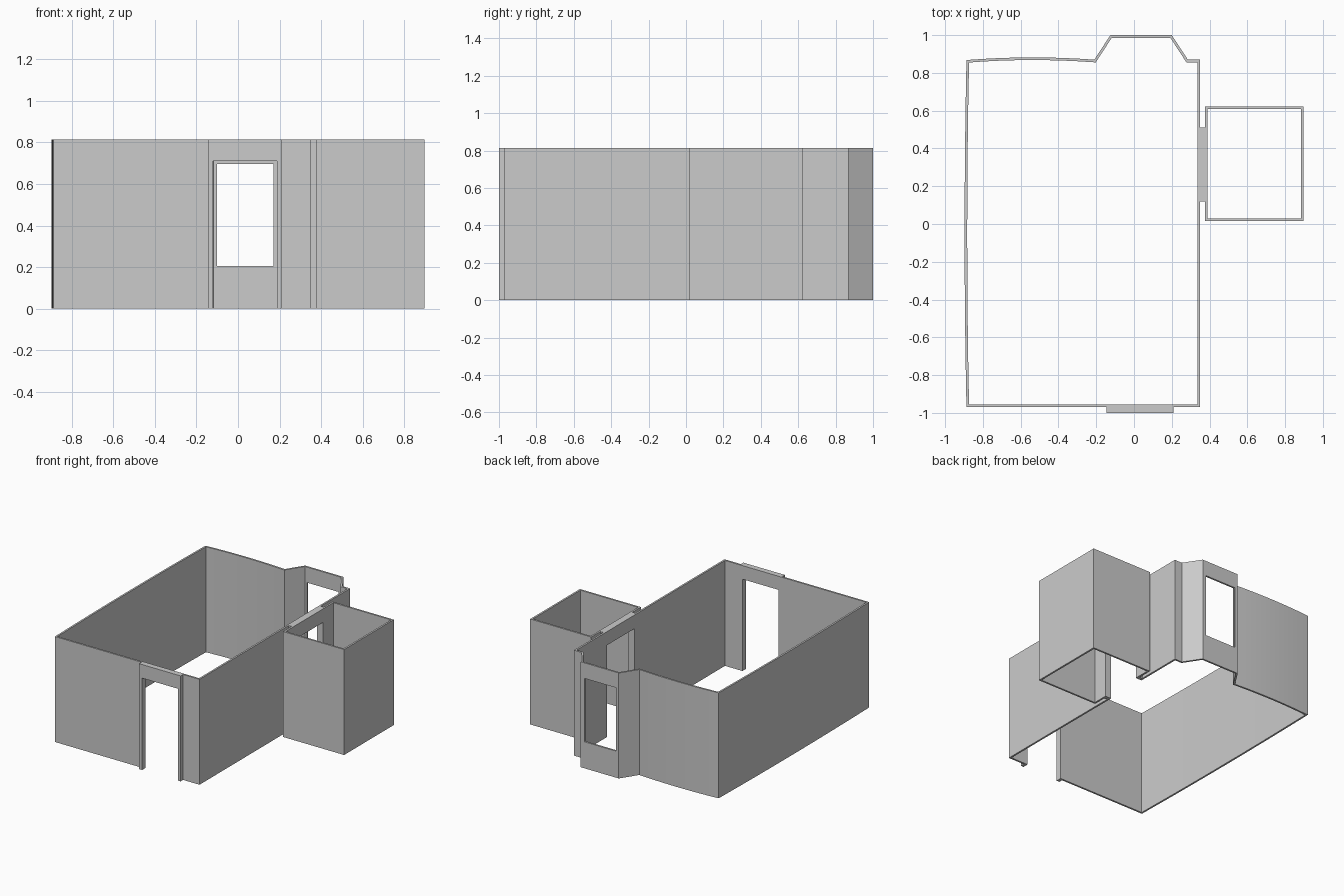
import bpy, bmesh
from mathutils import Vector

if "Cube" in bpy.data.objects:
    bpy.data.objects.remove(bpy.data.objects["Cube"])

HEIGHT = 0.815
DOOR_TOP = 0.71
THICK = 0.014


def new_object(name, bm):
    bmesh.ops.recalc_face_normals(bm, faces=bm.faces)
    mesh = bpy.data.meshes.new(name)
    bm.to_mesh(mesh)
    bm.free()
    obj = bpy.data.objects.new(name, mesh)
    bpy.context.collection.objects.link(obj)
    return obj


def wall_ring(name, outline):
    """Closed wall of even thickness inside a counter-clockwise outline."""
    pts = [Vector(p) for p in outline]
    inner = []
    for i, p in enumerate(pts):
        a = (p - pts[i - 1]).normalized()
        b = (pts[(i + 1) % len(pts)] - p).normalized()
        na, nb = Vector((-a.y, a.x)), Vector((-b.y, b.x))
        inner.append(p + (na + nb) * THICK / (1 + na.dot(nb)))
    bm = bmesh.new()
    rings = [[bm.verts.new((p.x, p.y, z)) for p in loop]
             for loop, z in ((pts, 0), (pts, HEIGHT), (inner, HEIGHT), (inner, 0))]
    n = len(pts)
    for r in range(4):
        s, t = rings[r], rings[(r + 1) % 4]
        for i in range(n):
            j = (i + 1) % n
            bm.faces.new((s[i], s[j], t[j], t[i]))
    return new_object(name, bm)


def box(name, lo, hi):
    bm = bmesh.new()
    bmesh.ops.create_cube(bm, size=1)
    for v in bm.verts:
        v.co = [hi[k] if v.co[k] > 0 else lo[k] for k in range(3)]
    return new_object(name, bm)


def cut(obj, lo, hi):
    cutter = box("opening_cutter", lo, hi)
    mod = obj.modifiers.new("opening", 'BOOLEAN')
    mod.operation, mod.solver, mod.object = 'DIFFERENCE', 'EXACT', cutter
    bpy.context.view_layer.objects.active = obj
    bpy.ops.object.modifier_apply(modifier=mod.name)
    bpy.data.objects.remove(cutter, do_unlink=True)


def bowed(a, b, bulge, steps=8):
    """Points from a to b (b excluded), bulging along the given vector."""
    a, b, bulge = Vector(a), Vector(b), Vector(bulge)
    return [a.lerp(b, i / steps) + bulge * 4 * (i / steps) * (1 - i / steps)
            for i in range(steps)]


# Main room with rear bay and gently bowed back and left walls
front_left, back_left, bay_left = (-0.887, -0.97), (-0.887, 0.868), (-0.21, 0.87)
outline = [(0.35, -0.97), (0.35, 0.87), (0.285, 0.87), (0.2, 1.0), (-0.125, 1.0)]
outline += bowed(bay_left, back_left, (0, 0.013))
outline += bowed(back_left, front_left, (-0.01, 0)) + [front_left]
main_room = wall_ring("main_room_walls", outline)

# Side room
side_room = wall_ring("side_room_walls",
                      [(0.375, 0.015), (0.897, 0.015), (0.897, 0.622), (0.375, 0.622)])

# Door surrounds
front_surround = box("front_door_surround", (-0.145, -1.0, 0), (0.21, -0.97, HEIGHT))
side_surround = box("side_door_surround", (0.35, 0.12, 0), (0.375, 0.51, HEIGHT))

# Door and window openings
for part in (main_room, front_surround):
    cut(part, (-0.12, -1.1, -0.1), (0.187, -0.9, DOOR_TOP))
for part in (main_room, side_room, side_surround):
    cut(part, (0.3, 0.147, -0.1), (0.45, 0.483, DOOR_TOP))
cut(main_room, (-0.1, 0.95, 0.205), (0.17, 1.1, 0.695))

# Smooth the bowed walls only
bpy.ops.object.select_all(action='DESELECT')
main_room.select_set(True)
bpy.context.view_layer.objects.active = main_room
bpy.ops.object.shade_smooth_by_angle(angle=0.26)
